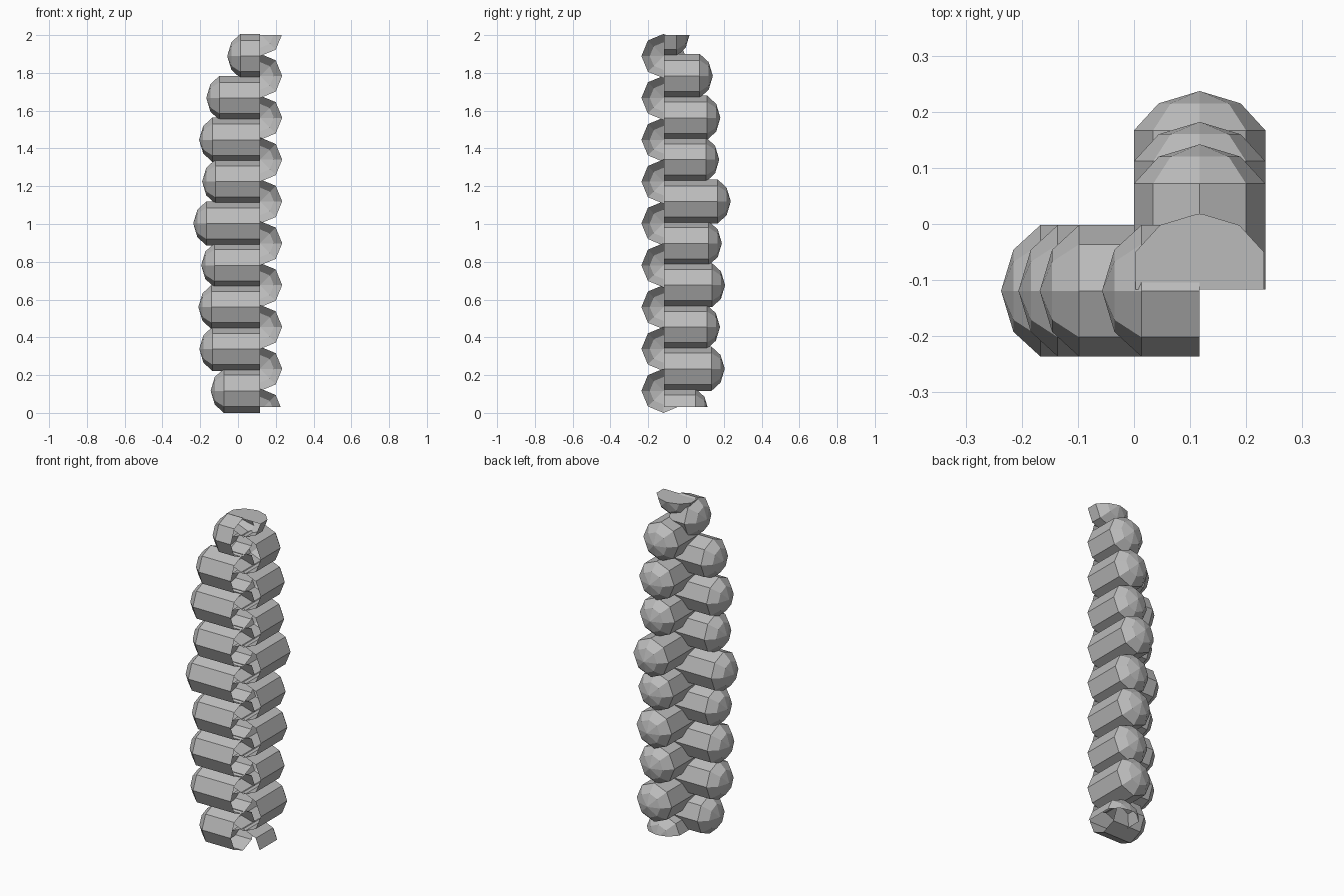
import bpy, bmesh, math
from mathutils import Matrix, Vector

cube = bpy.data.objects.get("Cube")
if cube:
    bpy.data.objects.remove(cube)

grey = bpy.data.materials.new("plain_grey")
grey.use_nodes = True
GREY = (0.5, 0.5, 0.5, 1)
grey.diffuse_color = GREY
grey.node_tree.nodes["Principled BSDF"].inputs["Base Color"].default_value = GREY

RADIUS, AXIS, STEP, SIDES = 0.117, 0.117, 0.2215, 8


def log(name, length, matrix, cut=None, cap=False):
    """Eight-sided tube along +x, open at the origin, with a domed far end."""
    bm = bmesh.new()
    rings = []
    for x, r in ((0, RADIUS), (length - 0.07, RADIUS), (length - 0.022, 0.073)):
        ring = []
        for i in range(SIDES):
            a = math.tau * i / SIDES
            ring.append(bm.verts.new((x, r * math.cos(a), r * math.sin(a))))
        rings.append(ring)
    tip = bm.verts.new((length, 0, 0))
    for i in range(SIDES):
        j = (i + 1) % SIDES
        for a, b in zip(rings, rings[1:]):
            bm.faces.new((a[i], b[i], b[j], a[j]))
        bm.faces.new((rings[-1][i], tip, rings[-1][j]))
    bm.transform(matrix)
    bmesh.ops.recalc_face_normals(bm, faces=bm.faces)
    # Saw a log flat at the top or bottom of the stack
    if cut:
        height, up = cut
        bmesh.ops.bisect_plane(bm, geom=bm.verts[:] + bm.edges[:] + bm.faces[:],
                               plane_co=(0, 0, height), plane_no=(0, 0, up),
                               clear_outer=True)
        if cap:
            rim = [v for v in bm.verts if abs(v.co.z - height) < 1e-4]
            rim.sort(key=lambda v: math.atan2(v.co.y + 0.07, v.co.x - AXIS))
            bm.faces.new(rim)
    mesh = bpy.data.meshes.new(name)
    bm.to_mesh(mesh)
    bm.free()
    mesh.materials.append(grey)
    bpy.context.collection.objects.link(bpy.data.objects.new(name, mesh))


# Logs running left to right, domed towards -x
side_tips = (0.145, 0.205, 0.21, 0.195, 0.237, 0.19, 0.206, 0.168, 0.057)
for k, tip in enumerate(side_tips):
    place = Matrix.Translation((AXIS, -AXIS - 0.002, 0.117 + k * STEP))
    log(f"side_log_{k + 1}", tip + AXIS, place @ Matrix.Rotation(math.pi, 4, "Z"))

# Logs running front to back, domed towards +y, offset by half a log
back_tips = (0.12, 0.205, 0.18, 0.207, 0.19, 0.237, 0.176, 0.182, 0.142, 0.02)
for k, tip in enumerate(back_tips):
    place = Matrix.Translation((AXIS, -AXIS, 0.012 + k * STEP))
    cut = {0: (0.03, -1), len(back_tips) - 1: (2.0, 1)}.get(k)
    log(f"back_log_{k + 1}", tip + AXIS, place @ Matrix.Rotation(math.pi / 2, 4, "Z"),
        cut, cap=k > 0)
